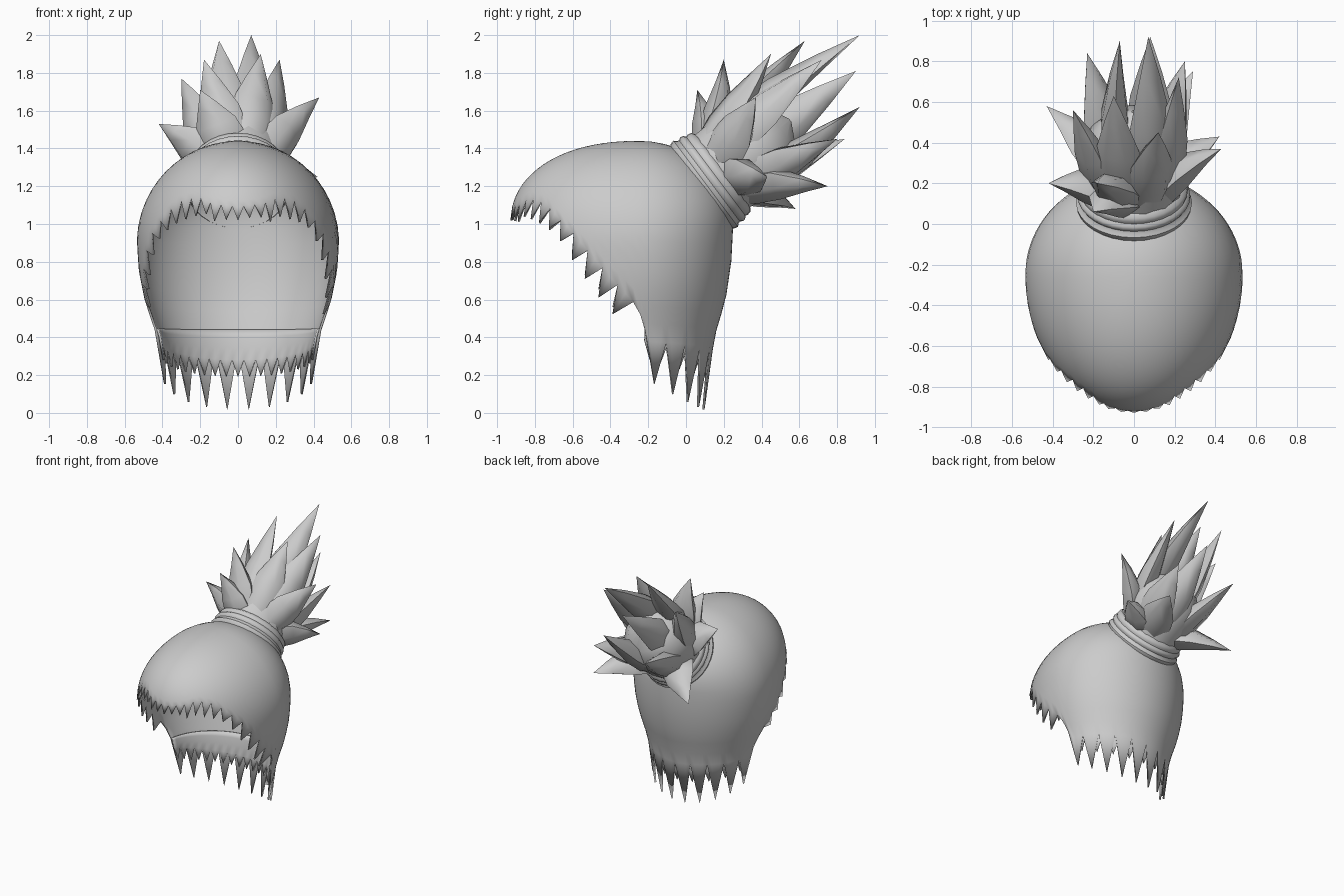
import bpy, bmesh, random
from math import sin, cos, pi, radians
from mathutils import Vector

if "Cube" in bpy.data.objects:
    bpy.data.objects.remove(bpy.data.objects["Cube"], do_unlink=True)
random.seed(4)

grey = bpy.data.materials.new("hair_grey")
grey.use_nodes = True
grey.diffuse_color = (0.6, 0.6, 0.6, 1)
grey.node_tree.nodes["Principled BSDF"].inputs["Base Color"].default_value = (0.6, 0.6, 0.6, 1)


def finish(bm, name, angle=50, thickness=0):
    bmesh.ops.recalc_face_normals(bm, faces=bm.faces)
    mesh = bpy.data.meshes.new(name)
    bm.to_mesh(mesh)
    bm.free()
    mesh.materials.append(grey)
    obj = bpy.data.objects.new(name, mesh)
    bpy.context.collection.objects.link(obj)
    bpy.ops.object.select_all(action="DESELECT")
    obj.select_set(True)
    bpy.context.view_layer.objects.active = obj
    bpy.ops.object.shade_smooth_by_angle(angle=radians(angle))
    if thickness:
        mod = obj.modifiers.new("thickness", "SOLIDIFY")
        mod.thickness = thickness
        mod.offset = -1


def interp(table, v):
    for (a, p), (b, q) in zip(table, table[1:]):
        if v <= b:
            return p + (q - p) * max(0, v - a) / (b - a)
    return table[-1][1]


# Cap cross-section at each height: half width, front depth and back depth
TOP = 1.44
WIDTH = [(0, .385), (.4, .43), (.5, .462), (.6, .495), (.75, .525), (.9, .535)]
BACK = [(0, .35), (.4, .4), (.6, .46), (.8, .49), (1, .5)]
EDGE = [(0, 1.09), (15, 1.11), (28, 1.15), (42, 1.12), (59, .96), (68, .84),
        (77, .72), (86, .61), (93, .5), (96, .38), (180, .34)]


def dome(z, start, power=2):
    return max(0, 1 - (max(0, z - start) / (TOP - start)) ** power) ** (1 / power)


def cap_point(deg, z, inset=0):
    a = radians(deg)
    w = interp(WIDTH, z) * dome(z, .9)
    depth = .68 * dome(z, 1, 2.2) if cos(a) > 0 else interp(BACK, z) * dome(z, 1)
    k = 1 - inset
    return Vector((k * w * sin(a), -.25 - k * depth * cos(a), z))


def hair_layer(name, spikes, edge, tip, top, rows, inset, closed):
    """Curved shell hanging from height top, ending in a fringe of points."""
    bm = bmesh.new()
    angles = [spikes[0][0]]
    for a, b, n in spikes:
        angles += [a + (b - a) * (i + 1) / n for i in range(n)]
    if closed:
        angles.pop()
    cols = []
    for deg in angles:
        low = edge(deg)
        cols.append([bm.verts.new(cap_point(deg, top - (top - low) * (1 - cos(pi / 2 * r / rows)), inset))
                     for r in range(1, rows + 1)])
    pole = bm.verts.new((0, -.25, TOP)) if closed else None
    count = len(cols)
    for i in range(count if closed else count - 1):
        c, d = cols[i], cols[(i + 1) % count]
        if closed:
            bm.faces.new((pole, c[0], d[0]))
        for r in range(rows - 1):
            bm.faces.new((c[r], c[r + 1], d[r + 1], d[r]))
    i = 0
    for a, b, n in spikes:
        point = bm.verts.new(tip((a + b) / 2))
        for k in range(n):
            bm.faces.new((cols[(i + k) % count][-1], point, cols[(i + k + 1) % count][-1]))
        i += n
    finish(bm, name, 60, .012)


def signed(deg):
    return deg - 360 if deg > 180 else deg


def outer_edge(deg):
    return interp(EDGE, abs(signed(deg)))


def outer_tip(deg):
    s = signed(deg)
    a = abs(s)
    if a > 95:
        return cap_point(deg, .015 + .13 * ((180 - a) / 75) ** 2)
    if a > 88:
        return cap_point(deg, outer_edge(deg) - .01)
    swept = s * (.93 if a > 20 else 1)
    return cap_point(swept, outer_edge(deg) - random.uniform(.06, .12))


# Outer cap with face fringe and long nape points
half, step = 94.5, 17.1
front = [(-half + 7 * i, -half + 7 * (i + 1), 2) for i in range(27)]
back = [(half + step * i, half + step * (i + 1), 4) for i in range(10)]
hair_layer("hair_cap", front + back, outer_edge, outer_tip, TOP, 18, 0, True)

# Short inner points behind the nape
nape = [(half + 9 * i, half + 9 * (i + 1), 2) for i in range(19)]
hair_layer("inner_nape", nape, lambda d: .28 + .1 * abs((d - 180) / 85) ** 2,
           lambda d: cap_point(d, .19 + .1 * abs((d - 180) / 85) ** 2, .03), .45, 4, .025, False)

# Ponytail frame: centre, axis and two cross directions
CENTRE = Vector((0, .12, 1.225))
AXIS = Vector((0, .8, .6))
SIDE = Vector((1, 0, 0))
UP = Vector((0, -.6, .8))


def lathe(name, profile, n=32):
    bm = bmesh.new()
    rings = []
    for h, r in profile:
        rings.append([bm.verts.new(CENTRE + AXIS * h + (SIDE * cos(2 * pi * i / n) + UP * sin(2 * pi * i / n)) * r)
                      for i in range(n)])
    for p, q in zip(rings, rings[1:]):
        for i in range(n):
            j = (i + 1) % n
            bm.faces.new((p[i], p[j], q[j], q[i]))
    finish(bm, name)


# Ridged band at the root of the ponytail
lathe("ponytail_band", [(-.06, .265), (-.04, .28), (-.02, .285), (-.005, .272), (.005, .268), (.02, .277),
                        (.035, .275), (.047, .262), (.06, .265), (.08, .262), (.095, .24)])
# Solid core that the locks grow from
lathe("ponytail_core", [(.07, .245), (.15, .25), (.27, .255), (.38, .23), (.47, .15), (.54, .01)], 14)

# Pointed locks, each given by its tip
TIPS = [(.07, .92, 2), (-.1, .63, 1.97), (-.07, .9, 1.81), (-.23, .84, 1.45), (.12, .45, 1.9),
        (-.18, .2, 1.87), (.22, .72, 1.87), (-.3, .56, 1.77), (.43, .37, 1.67), (-.42, .2, 1.53),
        (-.43, .58, 1.08), (.29, .75, 1.2), (.08, .92, 1.62), (.42, .43, 1.25), (-.2, .06, 1.71),
        (.25, .8, 1.45)]


def lock(index, tip):
    tip = Vector(tip)
    rel = tip - CENTRE
    rise = rel.dot(AXIS)
    out = rel - AXIS * rise
    out_dir = out.normalized()
    root = CENTRE + AXIS * .09 + out_dir * min(.16, out.length)
    # The lock follows the axis first, then bends to its tip
    bend = root + AXIS * rise * .33 + out_dir * .05
    across = (tip - root).cross(out_dir).normalized()
    thick = across.cross(tip - root).normalized()
    bm = bmesh.new()
    rings = []
    for t, wide in ((0, .095), (.3, .13), (.55, .115), (.8, .058)):
        mid = root * (1 - t) ** 2 + bend * 2 * t * (1 - t) + tip * t * t
        rings.append([bm.verts.new(mid + across * cos(pi * i / 3) * wide + thick * sin(pi * i / 3) * wide * .65)
                      for i in range(6)])
    point = bm.verts.new(tip)
    for p, q in zip(rings, rings[1:]):
        for i in range(6):
            j = (i + 1) % 6
            bm.faces.new((p[i], p[j], q[j], q[i]))
    for i in range(6):
        bm.faces.new((rings[-1][i], rings[-1][(i + 1) % 6], point))
    bm.faces.new(rings[0])
    finish(bm, "ponytail_lock_%02d" % index, 55)


for number, tip in enumerate(TIPS, 1):
    lock(number, tip)
